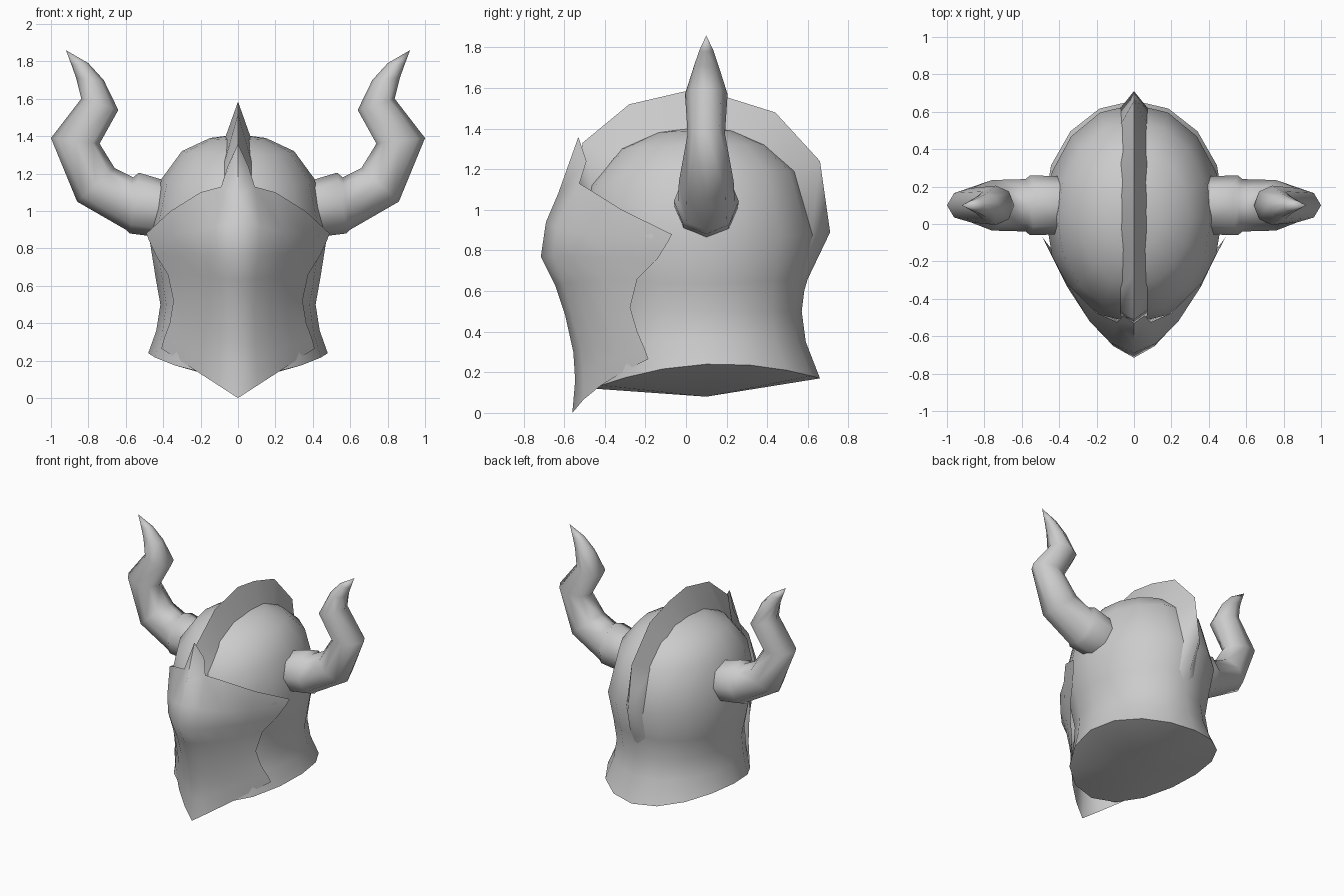
import bpy, bmesh
from math import sin, cos, pi, radians
from mathutils import Vector

cube = bpy.data.objects.get("Cube")
if cube:
    bpy.data.objects.remove(cube, do_unlink=True)

steel = bpy.data.materials.new("grey steel")
steel.use_nodes = True
GREY = (0.6, 0.6, 0.6, 1)
steel.diffuse_color = GREY
steel.node_tree.nodes["Principled BSDF"].inputs["Base Color"].default_value = GREY


def finish(name, bm, angle, closed=True):
    if closed:
        bmesh.ops.recalc_face_normals(bm, faces=bm.faces)
    mesh = bpy.data.meshes.new(name)
    bm.to_mesh(mesh)
    bm.free()
    mesh.materials.append(steel)
    mesh.shade_smooth()
    mesh.set_sharp_from_angle(angle=radians(angle))
    obj = bpy.data.objects.new(name, mesh)
    bpy.context.collection.objects.link(obj)
    return obj


def loft(name, rings, start=None, end=None, angle=60):
    """Skin closed rings; each end is a fan to a point or a flat cap."""
    bm = bmesh.new()
    loops = [[bm.verts.new(p) for p in ring] for ring in rings]
    n = len(loops[0])
    for a, b in zip(loops, loops[1:]):
        for i in range(n):
            j = (i + 1) % n
            bm.faces.new((a[i], a[j], b[j], b[i]))
    for loop, tip in ((loops[0], start), (loops[-1], end)):
        if tip is None:
            bm.faces.new(loop)
        else:
            v = bm.verts.new(tip)
            for i in range(n):
                bm.faces.new((loop[i], loop[(i + 1) % n], v))
    return finish(name, bm, angle)


# Bowl: oval rings given as front y, front z, back y, back z, half width, side z
def bowl_ring(yf, zf, yb, zb, hx, zs, n=16):
    ring = []
    for i in range(n):
        t = 2 * pi * i / n
        c = cos(t)
        z = zs + (zf - zb) / 2 * c + ((zf + zb) / 2 - zs) * c * c
        ring.append((hx * sin(t), (yf + yb) / 2 - (yb - yf) / 2 * c, z))
    return ring


bowl = [
    (-.46, .12, .66, .17, .48, .24),
    (-.44, .33, .59, .35, .437, .36),
    (-.44, .50, .57, .50, .415, .50),
    (-.47, .66, .59, .66, .44, .64),
    (-.53, .90, .64, .88, .475, .86),
    (-.48, 1.12, .55, 1.19, .41, 1.17),
    (-.33, 1.30, .40, 1.32, .30, 1.32),
    (-.15, 1.38, .24, 1.39, .15, 1.39),
]
loft("helmet_bowl", [bowl_ring(*r) for r in bowl], (0, .1, .08), (0, .05, 1.41))

# Crest: triangular ridge given as base y, base z, edge y, edge z
crest = [
    (-.49, 1.03, -.53, 1.08), (-.46, 1.12, -.51, 1.33), (-.35, 1.26, -.28, 1.52),
    (-.02, 1.38, 0, 1.585), (.15, 1.38, .2, 1.555), (.32, 1.34, .44, 1.48),
    (.53, 1.17, .66, 1.24), (.62, .88, .71, .89), (.57, .66, .60, .66),
    (.55, .56, .57, .56),
]
W = .073
loft("crest", [[(-W, by, bz), (0, ey, ez), (W, by, bz)] for by, bz, ey, ez in crest],
     angle=75)

# Horns: eight-sided rings given as inner x, z, outer x, z, half depth
horn = [
    (.38, 1.16, .38, .855, .155),
    (.53, 1.205, .58, .88, .16),
    (.56, 1.18, .60, .90, .14),
    (.66, 1.23, .86, 1.05, .135),
    (.74, 1.36, 1.0, 1.39, .092),
    (.64, 1.54, .838, 1.60, .105),
    (.718, 1.70, .865, 1.71, .062),
    (.80, 1.79, .89, 1.78, .035),
]


def horn_ring(side, ix, iz, ox, oz, depth, n=8):
    ring = []
    for i in range(n):
        t = 2 * pi * i / n
        k = (1 + cos(t)) / 2
        ring.append((side * (ox + (ix - ox) * k), .1 + depth * sin(t), oz + (iz - oz) * k))
    return ring


for side, label in ((1, "left"), (-1, "right")):
    loft(label + "_horn", [horn_ring(side, *r) for r in horn],
         end=(side * .92, .1, 1.86), angle=65)

# Visor: bowed rows from the centre keel (y, z) to the side edge (x, y, z), with bulge
rows = [
    (-.69, .94, .475, -.09, .84, .13),
    (-.715, .77, .437, -.14, .76, .11),
    (-.645, .63, .375, -.24, .66, .08),
    (-.595, .48, .345, -.275, .52, .065),
    (-.555, .30, .365, -.24, .40, .06),
    (-.546, .16, .395, -.205, .32, .06),
    (-.56, 0, .41, -.185, .265, .05),
]
top_row = [(0, -.63, 1.08), (.09, -.525, 1.13), (.2, -.475, 1.1),
           (.36, -.315, 1.0), (.49, -.07, .88)]
grid = [[Vector(p) for p in top_row]]
for cy, cz, ex, ey, ez, bulge in rows:
    row = []
    for j in range(5):
        u = j / 4
        row.append(Vector((ex * u, cy + (ey - cy) * u - bulge * 4 * u * (1 - u),
                           cz + (ez - cz) * u)))
    grid.append(row)

bm = bmesh.new()
full = [[bm.verts.new((-p.x, p.y, p.z)) for p in row[:0:-1]] + [bm.verts.new(p) for p in row]
        for row in grid]
for a, b in zip(full, full[1:]):
    for i in range(8):
        bm.faces.new((a[i], b[i], b[i + 1], a[i + 1]))

# Brow spike rising from the top of the visor
tip = bm.verts.new((0, -.53, 1.36))
top = full[0]
left = bm.verts.new((.055, -.49, 1.24))
right = bm.verts.new((-.055, -.49, 1.24))
bm.faces.new((top[4], top[5], left, tip))
bm.faces.new((top[3], top[4], tip, right))
finish("visor", bm, 80, closed=False)
